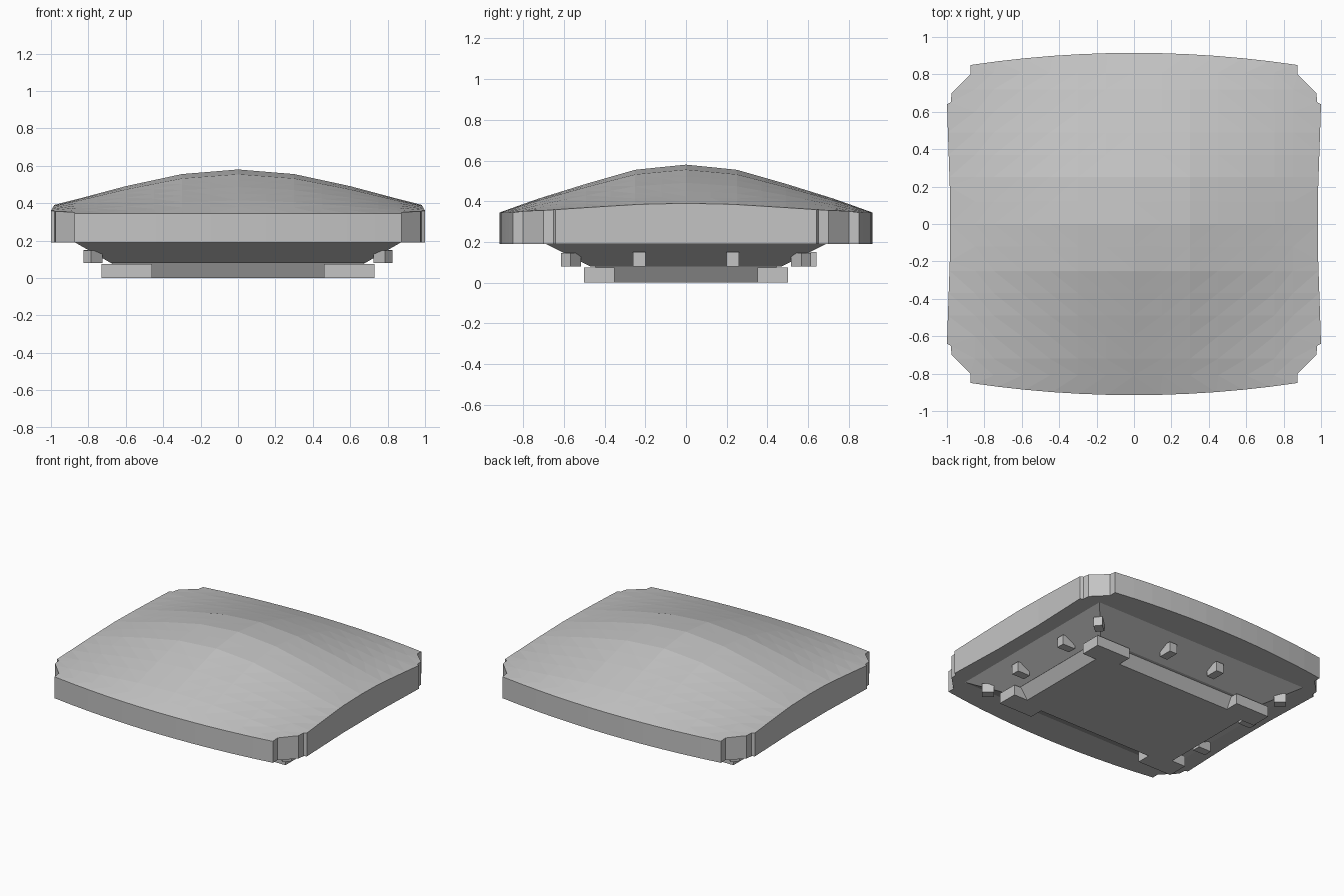
import bpy, bmesh, math
from mathutils import Matrix, Vector

if "Cube" in bpy.data.objects:
    bpy.data.objects.remove(bpy.data.objects["Cube"])

grey = bpy.data.materials.new("light_grey")
grey.use_nodes = True
grey.diffuse_color = (0.55, 0.55, 0.55, 1)
grey.node_tree.nodes["Principled BSDF"].inputs["Base Color"].default_value = (0.55, 0.55, 0.55, 1)


def finish(bm, name):
    bmesh.ops.recalc_face_normals(bm, faces=bm.faces)
    mesh = bpy.data.meshes.new(name)
    bm.to_mesh(mesh)
    bm.free()
    mesh.materials.append(grey)
    obj = bpy.data.objects.new(name, mesh)
    bpy.context.collection.objects.link(obj)
    return obj


def lerp_profile(points, t):
    for (a, va), (b, vb) in zip(points, points[1:]):
        if t <= b:
            return va + (vb - va) * (t - a) / (b - a)
    return points[-1][1]


def box(name, size, centre, turn=0):
    bm = bmesh.new()
    bmesh.ops.create_cube(bm, size=1, matrix=Matrix.Translation(centre)
                          @ Matrix.Rotation(turn, 4, 'Z') @ Matrix.Diagonal((*size, 1)))
    return finish(bm, name)


def frustum(name, top, bottom, z_top, z_bottom):
    bm = bmesh.new()
    signs = [(-1, -1), (1, -1), (1, 1), (-1, 1)]
    low = [bm.verts.new((sx * bottom[0], sy * bottom[1], z_bottom)) for sx, sy in signs]
    high = [bm.verts.new((sx * top[0], sy * top[1], z_top)) for sx, sy in signs]
    bm.faces.new(low)
    bm.faces.new(high)
    for i in range(4):
        j = (i + 1) % 4
        bm.faces.new((low[i], low[j], high[j], high[i]))
    return finish(bm, name)


# Domed shell: extruded outline, cut into a grid, then raised
def front_edge(x):
    return 0.915 - 0.065 * (x / 0.875) ** 2


across = [(0, 1), (0.3, 0.87), (0.6, 0.53), (0.85, 0.18), (0.98, 0)]
along = [(0, 1), (0.27, 0.895), (0.535, 0.6), (0.8, 0.28), (1, 0)]


def dome_height(x, y):
    ridge = 0.045 + 0.19 * lerp_profile(across, abs(x))
    return 0.345 + ridge * lerp_profile(along, abs(y) / front_edge(x))


quarter = [(0.985, 0.2), (1, 0.64), (0.98, 0.65), (0.975, 0.7), (0.875, 0.8)]
quarter += [(0.875 * k / 6, front_edge(0.875 * k / 6)) for k in range(6, 0, -1)]
right_half = [(x, -y) for x, y in reversed(quarter)] + quarter
outline = right_half + [(0, front_edge(0))] + [(-x, y) for x, y in reversed(right_half)]
outline.append((0, -front_edge(0)))

bm = bmesh.new()
base = bm.faces.new([bm.verts.new((x, y, 0.19)) for x, y in outline])
raised = bmesh.ops.extrude_face_region(bm, geom=[base], use_keep_orig=True)["geom"]
bmesh.ops.translate(bm, verts=[v for v in raised if isinstance(v, bmesh.types.BMVert)],
                    vec=(0, 0, 0.2))
cuts = [(0, (0.15, 0.3, 0.45, 0.6, 0.75, 0.85)), (1, (0.12, 0.25, 0.37, 0.49, 0.6, 0.72, 0.81))]
for axis, places in cuts:
    normal = Vector((axis == 0, axis == 1, 0))
    for place in (0, *places, *[-p for p in places]):
        bmesh.ops.bisect_plane(bm, geom=bm.verts[:] + bm.edges[:] + bm.faces[:],
                               plane_co=normal * place, plane_no=normal, dist=0.0001)
bmesh.ops.recalc_face_normals(bm, faces=bm.faces)
top_faces = [f for f in bm.faces if f.normal.z > 0.9]
for v in bm.verts:
    if v.co.z > 0.3:
        v.co.z = dome_height(v.co.x, v.co.y)
bmesh.ops.triangulate(bm, faces=top_faces)

# Shallow pockets under the front and back rims
pockets = [f for f in bm.faces if f.calc_center_median().z < 0.191
           and abs(f.calc_center_median().x) < 0.45
           and 0.72 < abs(f.calc_center_median().y) < 0.81]
sunk = bmesh.ops.extrude_face_region(bm, geom=pockets)["geom"]
bmesh.ops.translate(bm, verts=[v for v in sunk if isinstance(v, bmesh.types.BMVert)],
                    vec=(0, 0, 0.05))
finish(bm, "domed_shell")

# Tapered underside and foot plate
frustum("tapered_base", (0.875, 0.69), (0.68, 0.47), 0.192, 0.08)
frustum("foot_plate", (0.68, 0.45), (0.62, 0.4), 0.085, 0)

# Corner pads and diagonal corner lugs
for sx in (-1, 1):
    for sy in (-1, 1):
        box("corner_pad", (0.27, 0.15, 0.075), (sx * 0.595, sy * 0.425, 0.0375))
        box("corner_lug", (0.08, 0.06, 0.065), (sx * 0.775, sy * 0.565, 0.113),
            sx * sy * math.radians(40))

# Side lugs and back lugs
for s in (-1, 1):
    for y in (-0.23, 0.23):
        box("side_lug", (0.1, 0.06, 0.07), (s * 0.775, y, 0.115))
    box("back_lug", (0.06, 0.1, 0.07), (s * 0.2, 0.59, 0.115))
